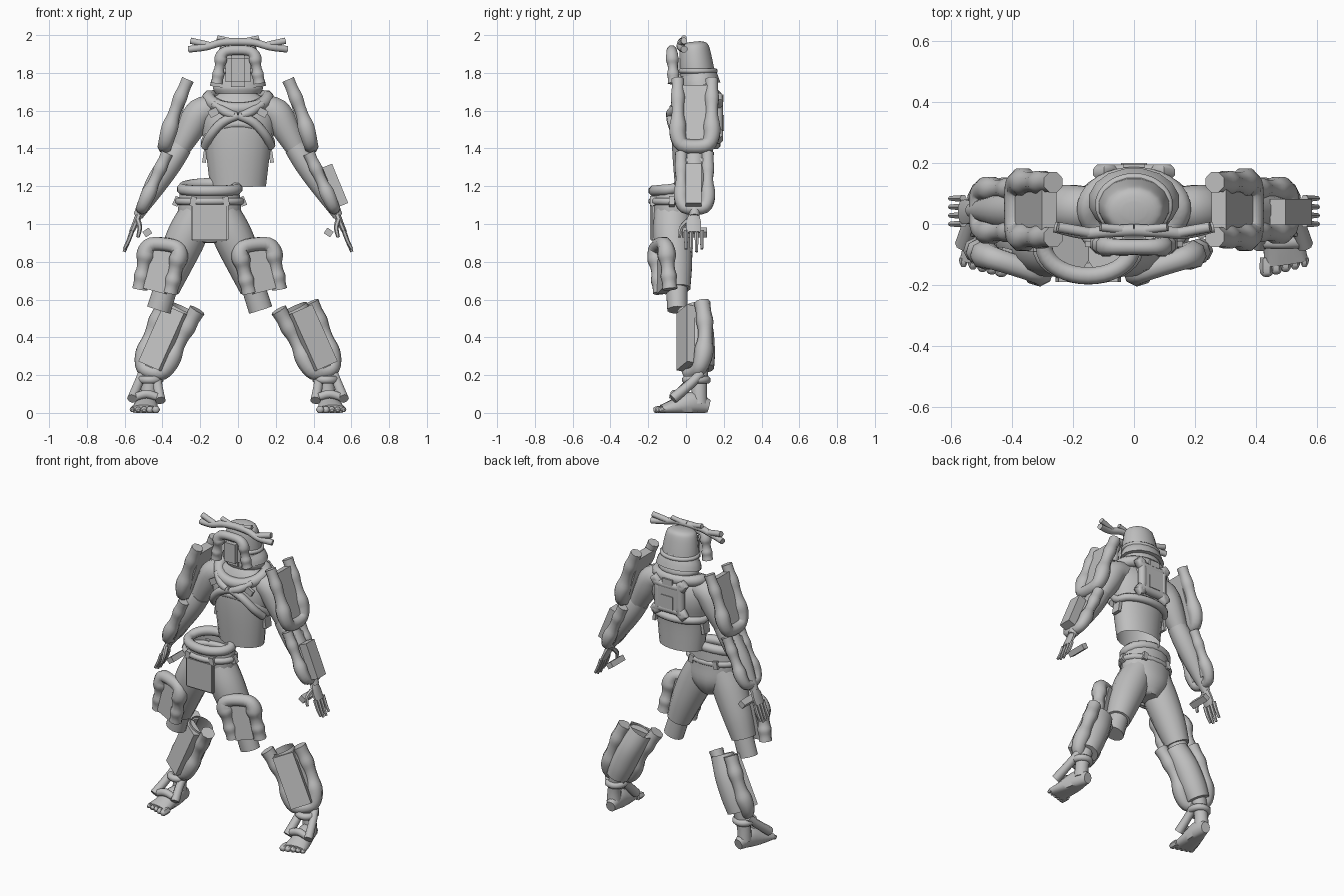
import bpy, bmesh, math
from mathutils import Vector, Matrix

cube = bpy.data.objects.get("Cube")
if cube:
    bpy.data.objects.remove(cube)

SHADE = (0.52, 0.52, 0.52, 1)
grey = bpy.data.materials.new("plain grey")
grey.use_nodes = True
grey.diffuse_color = SHADE
grey.node_tree.nodes["Principled BSDF"].inputs["Base Color"].default_value = SHADE

FORWARD, UP = Vector((0, 1, 0)), Vector((0, 0, 1))


def link(name, mesh):
    part = bpy.data.objects.new(name, mesh)
    bpy.context.collection.objects.link(part)
    return part


def finish(name, bm):
    bmesh.ops.recalc_face_normals(bm, faces=bm.faces)
    mesh = bpy.data.meshes.new(name)
    bm.to_mesh(mesh)
    bm.free()
    mesh.materials.append(grey)
    part = link(name, mesh)
    bpy.ops.object.select_all(action='DESELECT')
    part.select_set(True)
    bpy.context.view_layer.objects.active = part
    bpy.ops.object.shade_smooth_by_angle(angle=math.radians(55))
    return part


def pair(part, about=0):
    """Add the mirrored right-hand twin of a left-hand part."""
    mesh = part.data.copy()
    mesh.transform(Matrix.Translation((2 * about, 0, 0)) @ Matrix.Diagonal((-1, 1, 1, 1)))
    mesh.flip_normals()
    link(part.name.replace("left", "right"), mesh)


def spline(points, steps, closed):
    """Smooth curve through points of any dimension."""
    count, path = len(points), []

    def pick(i):
        return points[i % count] if closed else points[max(0, min(count - 1, i))]

    for i in range(count if closed else count - 1):
        for k in range(steps):
            t = k / steps
            path.append([b + ((c - a) * t + (2 * a - 5 * b + 4 * c - d) * t * t
                              + (3 * b - a - 3 * c + d) * t * t * t) / 2
                         for a, b, c, d in zip(pick(i - 1), pick(i), pick(i + 1), pick(i + 2))])
    return path if closed else path + [list(points[-1])]


def tube(name, points, ref=FORWARD, sides=8, steps=4, closed=False, open_start=False):
    """Sweep an ellipse; each point is x, y, z, radius along ref[, radius across ref]."""
    path = spline([(*p[:4], p[-1]) for p in points], steps, closed)
    count, bm, rings = len(path), bmesh.new(), []
    for i, (x, y, z, along, across) in enumerate(path):
        before = path[i - 1] if closed else path[max(0, i - 1)]
        after = path[(i + 1) % count] if closed else path[min(count - 1, i + 1)]
        tangent = (Vector(after[:3]) - Vector(before[:3])).normalized()
        u = (ref - tangent * ref.dot(tangent)).normalized()
        v = tangent.cross(u)
        ring = []
        for k in range(sides):
            turn = math.tau * (k + 0.5) / sides
            co = Vector((x, y, z)) + u * along * math.cos(turn) + v * across * math.sin(turn)
            co.z = max(0, co.z)
            ring.append(bm.verts.new(co))
        rings.append(ring)
    for i in range(count if closed else count - 1):
        a, b = rings[i], rings[(i + 1) % count]
        for k in range(sides):
            j = (k + 1) % sides
            bm.faces.new((a[k], a[j], b[j], b[k]))
    if not closed:
        bm.faces.new(rings[-1])
        if not open_start:
            bm.faces.new(rings[0])
    return finish(name, bm)


def column(name, levels, sides=16, x=0, open_start=False):
    """Upright body; each level is z, y, half depth, half width."""
    return tube(name, [(x, y, z, depth, width) for z, y, depth, width in levels],
                sides=sides, open_start=open_start)


def hoop(name, centre, width, depth, radius, front=0, back=0):
    """Closed ring with its front and back raised or lowered."""
    x, y, z = centre
    points = []
    for k in range(12):
        turn = math.tau * k / 12
        c = math.cos(turn)
        points.append((x + width * math.sin(turn), y - depth * c,
                       z + max(c, 0) * front + max(-c, 0) * back, radius))
    return tube(name, points, ref=UP, steps=3, closed=True)


def puffy_loop(name, start, end, half, radius, bow=(0, 0, 0), narrow=1, slim=0.85):
    """U-shaped padding: two bulging rolls from start, joined at end."""
    start, end, half, bow = map(Vector, (start, end, half, bow))
    roll = []
    for k in range(8):
        t = k / 7
        swell = radius * (slim + (1.1 - slim) * t) * (1 - 0.14 * math.cos(math.tau * (2 * t + 0.5)) * (-1 if k else 1))
        spread = half * (1 + (narrow - 1) * t) * (1 if k < 7 else 0.75)
        roll.append((start.lerp(end, t) + bow * math.sin(math.pi * t), spread, swell))
    points = [(*(mid - spread), r) for mid, spread, r in roll]
    points.append((*end.lerp(start, -0.03), radius * 0.9))
    points += [(*(mid + spread), r) for mid, spread, r in reversed(roll)]
    return tube(name, points, ref=half.cross(end - start).normalized(), steps=3)


def box(name, centre, size, tilt=0, yaw=0, bevel=0):
    bm = bmesh.new()
    bmesh.ops.create_cube(bm, size=1, matrix=Matrix.Diagonal((*size, 1)))
    if bevel:
        bmesh.ops.bevel(bm, geom=bm.edges[:], offset=bevel, segments=2, affect='EDGES')
    bm.transform(Matrix.Translation(centre) @ Matrix.Rotation(tilt, 4, 'Y') @ Matrix.Rotation(yaw, 4, 'Z'))
    return finish(name, bm)


# Torso, collar and neck
column("torso", [(1.2, .04, .1, .15), (1.4, .035, .11, .175), (1.53, .045, .12, .2),
                 (1.62, .05, .1, .19), (1.69, .06, .07, .1)], sides=20, open_start=True)
column("neck", [(1.64, .05, .06, .06), (1.78, .04, .055, .055)])
hoop("collar", (0, .05, 1.67), .155, .105, .035, front=-.06, back=.01)

# Head, helmet and face frame
column("helmet", [(1.79, .06, .095, .12), (1.86, .052, .09, .114), (1.93, .045, .08, .1),
                  (1.955, .043, .065, .08), (1.965, .042, .03, .04)])
column("helmet_skirt", [(1.735, .075, .11, .15), (1.77, .07, .102, .14), (1.81, .062, .09, .115)])
column("neck_guard", [(1.69, .07, .09, .12), (1.72, .07, .1, .135), (1.75, .07, .09, .12)])
hoop("helmet_band", (0, .062, 1.81), .115, .092, .014)
box("face_plate", (0, -.05, 1.815), (.13, .07, .18), bevel=.028)
puffy_loop("face_frame", (0, -.065, 1.745), (0, -.075, 1.915), (.112, 0, 0), .03, narrow=.75, slim=1)
pair(tube("left_antler", [(0, -.02, 1.965, .022), (.09, -.025, 1.96, .021), (.17, -.03, 1.937, .02),
                          (.26, -.01, 1.925, .019)]))
pair(tube("left_antler_outer_tine", [(.14, -.03, 1.945, .018), (.25, -.01, 1.97, .018)]))
pair(tube("left_antler_inner_tine", [(.02, -.02, 1.965, .016), (.11, -.01, 1.986, .014)]))

# Backpack
corners = [(x * wide, z * tall) for x, z in ((-1, -1), (-1, 1), (1, 1), (1, -1))
           for wide, tall in ((.1, .08) if x == z else (.08, .1), (.08, .1) if x == z else (.1, .08))]
tube("pack_frame", [(x, .17, 1.56 + z, .028) for x, z in corners], closed=True, steps=3)
box("pack_body", (0, .15, 1.56), (.18, .09, .19), bevel=.015)
box("pack_pocket", (0, .18, 1.535), (.1, .04, .1), bevel=.008)
box("pack_top_block", (0, .175, 1.665), (.07, .045, .04))
hoop("back_band", (0, .05, 1.42), .175, .11, .024, front=.11)

# Harness
pair(tube("left_chest_strap", [(.13, -.035, 1.635, .02), (.07, -.075, 1.595, .025), (.02, -.085, 1.575, .022)]))
pair(tube("left_rib_strap", [(0, -.08, 1.575, .024), (.08, -.075, 1.54, .026), (.145, -.045, 1.47, .026),
                             (.175, .01, 1.41, .024)]))
pair(box("left_chest_buckle", (.13, -.065, 1.59), (.05, .02, .04), tilt=.5))
pair(box("left_rib_tab", (.175, .05, 1.36), (.02, .06, .07), tilt=-.15))

# Arms
pair(tube("left_upper_arm", [(.12, .05, 1.61, .07), (.2, .05, 1.59, .08), (.255, .05, 1.5, .075),
                             (.33, .045, 1.36, .05)], sides=12))
pair(tube("left_forearm", [(.3, .045, 1.41, .06), (.36, .045, 1.32, .065), (.44, .045, 1.2, .058),
                           (.53, .045, 1.04, .026)], sides=12))
pair(puffy_loop("left_shoulder_pad", (.265, .047, 1.765), (.385, .047, 1.42), (0, .09, 0), .042,
                bow=(.01, 0, 0), slim=.75))
pair(box("left_shoulder_plate", (.325, .047, 1.575), (.05, .15, .32), tilt=-.3))
pair(puffy_loop("left_forearm_pad", (.375, .045, 1.375), (.505, .045, 1.09), (0, .07, 0), .036))
pair(box("left_forearm_plate", (.435, .045, 1.225), (.05, .12, .25), tilt=-.42))
box("outer_forearm_block", (.515, .04, 1.205), (.055, .085, .225), tilt=-.39)

# Hands
pair(tube("left_palm", [(.52, .045, 1.06, .024, .02), (.54, .04, 1.01, .042, .018), (.565, .04, .955, .042, .014)]))
for k in range(4):
    y = k * .028
    tip = .845 + abs(k - 1.5) * .015
    pair(tube("left_finger_%d" % (k + 1), [(.56, y, .965, .012), (.58, y, .91, .011), (.603, y, tip, .008)], sides=6))
pair(tube("left_thumb", [(.53, .01, 1.02, .014), (.52, -.025, .98, .013), (.53, -.035, .93, .009)], sides=6))
pair(box("left_hand_grip", (.48, .045, .955), (.04, .13, .035), tilt=.6))

# Pelvis, sitting forward and to the right of the torso
HIP = -.15
column("pelvis", [(1.195, -.07, .11, .155), (1.08, -.07, .115, .17), (.98, -.06, .11, .145),
                  (.9, -.06, .07, .06)], x=HIP, open_start=True)
hoop("waist_belt", (HIP, -.075, 1.185), .145, .095, .03, front=-.01, back=.03)
hoop("lower_belt", (HIP, -.075, 1.12), .165, .105, .02)
box("front_flap", (HIP, -.178, 1.01), (.2, .025, .2), bevel=.008)
for k in range(6):
    turn = math.tau * (k + .5) / 6
    box("belt_tab_%d" % (k + 1), (HIP + .175 * math.sin(turn), -.075 - .115 * math.cos(turn), 1.12),
        (.03, .03, .05), tilt=-.4 * math.sin(turn))

# Thighs mirror about the hip line
pair(tube("left_thigh", [(-.08, -.07, 1.06, .1, .09), (-.03, -.07, .94, .105), (.035, -.06, .79, .095),
                         (.085, -.05, .655, .075)], sides=14), about=HIP)
pair(tube("left_knee", [(.07, -.05, .7, .06, .062), (.12, -.045, .545, .055, .064)], sides=14), about=HIP)
pair(puffy_loop("left_thigh_pad", (.14, -.11, .645), (.09, -.135, .885), (.08, .025, .01), .042,
                narrow=1.1), about=HIP)
pair(box("left_thigh_plate", (.11, -.115, .76), (.12, .05, .24), tilt=-.25, yaw=.25), about=HIP)

# Lower legs
pair(tube("left_shin", [(.295, .045, .555, .062, .075), (.35, .065, .44, .08), (.405, .075, .32, .08),
                        (.44, .08, .235, .07)], sides=14, open_start=True))
pair(tube("left_ankle", [(.44, .075, .28, .05), (.47, .07, .14, .042), (.475, .07, .05, .045)], sides=12))
pair(puffy_loop("left_shin_pad", (.3, .04, .565), (.45, .045, .225), (.085, .045, .02), .043,
                bow=(.01, .02, 0), narrow=.75, slim=.9))
pair(box("left_shin_plate", (.395, .005, .395), (.13, .06, .33), tilt=-.42, yaw=.45))

# Ankle padding
pair(hoop("left_ankle_band", (.465, .055, .175), .05, .055, .022))
pair(tube("left_inner_ankle_pad", [(.425, .07, .2, .026), (.425, .01, .15, .026), (.41, -.07, .065, .028)]))
pair(tube("left_outer_ankle_pad", [(.505, .08, .21, .026), (.53, .02, .15, .026), (.56, -.07, .075, .028)]))
pair(tube("left_instep_pad", [(.43, -.06, .085, .022), (.485, -.06, .1, .024), (.54, -.06, .085, .022)]))

# Bare feet with toes
pair(tube("left_foot", [(.465, .12, .035, .035, .03), (.475, .04, .05, .065, .05), (.49, -.06, .03, .045, .068),
                        (.5, -.13, .018, .025, .075)], ref=UP, sides=12))
for k in range(5):
    x, tip, radius = .435 + k * .031, k * .008 - .172, .022 - k * .002
    pair(tube("left_toe_%d" % (k + 1), [(x, -.11, .018, radius), (x, tip + .015, .016, radius),
                                        (x, tip, .014, radius / 2)], ref=UP, sides=6))
